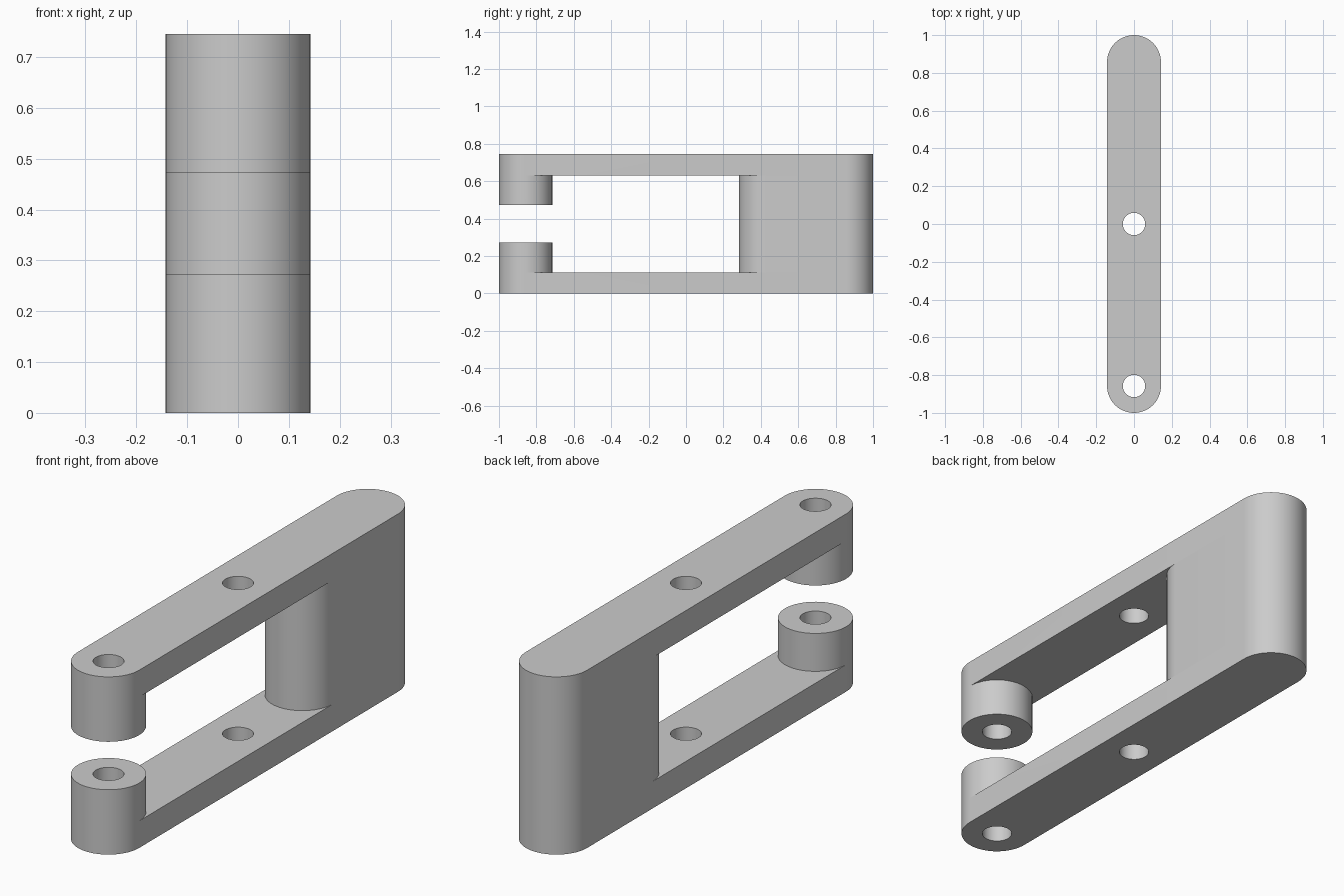
import bpy, bmesh
from math import pi, sin, cos

cube = bpy.data.objects.get("Cube")
if cube:
    bpy.data.objects.remove(cube, do_unlink=True)

HEIGHT, R, HOLE = 0.745, 0.1425, 0.059
MID = HEIGHT / 2
FRONT, BLOCK, BACK = -1 + R, 0.284 + R, 1 - R    # arc centres along y
BOTTOM, ARM, BOSS = -MID, 0.113 - MID, 0.272 - MID
SEG = 32                                         # segments per half circle


def arc(cy, r, start, end, n=SEG):
    return [(r * cos(start + (end - start) * i / n),
             cy + r * sin(start + (end - start) * i / n)) for i in range(n + 1)]


def circle(cy, r):
    return arc(cy, r, 0, 2 * pi, 2 * SEG)[:-1]


def capsule(y0, y1):
    return arc(y0, R, -pi, 0) + arc(y1, R, 0, pi)


bm = bmesh.new()


def wall(loop, z0, z1):
    low = [bm.verts.new((x, y, z0)) for x, y in loop]
    high = [bm.verts.new((x, y, z1)) for x, y in loop]
    for i in range(len(loop)):
        j = (i + 1) % len(loop)
        bm.faces.new((low[i], low[j], high[j], high[i]))


def cap(loops, z):
    edges = []
    for loop in loops:
        vs = [bm.verts.new((x, y, z)) for x, y in loop]
        edges += [bm.edges.new((vs[i - 1], vs[i])) for i in range(len(vs))]
    bmesh.ops.triangle_fill(bm, edges=edges, use_beauty=True)


front_hole, mid_hole = circle(FRONT, HOLE), circle(0, HOLE)

# Lower arm: outer wall, underside and the inner face between boss and block
wall(capsule(FRONT, BACK), BOTTOM, ARM)
cap([capsule(FRONT, BACK), front_hole, mid_hole], BOTTOM)
cap([arc(FRONT, R, 0, pi) + arc(BLOCK, R, pi, 2 * pi), mid_hole], ARM)

# Boss on the arm tip and the bores
wall(circle(FRONT, R), ARM, BOSS)
cap([circle(FRONT, R), front_hole], BOSS)
wall(front_hole, BOTTOM, BOSS)
wall(mid_hole, BOTTOM, ARM)

# Rear block up to mid height
wall(capsule(BLOCK, BACK), ARM, 0)

bmesh.ops.remove_doubles(bm, verts=bm.verts[:], dist=0.0001)
bmesh.ops.recalc_face_normals(bm, faces=bm.faces[:])
mesh = bpy.data.meshes.new("clevis_bracket")
bm.to_mesh(mesh)
bm.free()

bracket = bpy.data.objects.new("clevis_bracket", mesh)
bracket.location.z = MID
bpy.context.collection.objects.link(bracket)

# Plain grey material
grey = bpy.data.materials.new("plain_grey")
grey.use_nodes = True
colour = (0.6, 0.6, 0.6, 1)
grey.diffuse_color = colour
grey.node_tree.nodes["Principled BSDF"].inputs["Base Color"].default_value = colour
mesh.materials.append(grey)

bpy.ops.object.select_all(action='DESELECT')
bracket.select_set(True)
bpy.context.view_layer.objects.active = bracket
bpy.ops.object.shade_smooth_by_angle(angle=pi / 6)

# Upper half
mirror = bracket.modifiers.new("upper_half", 'MIRROR')
mirror.use_axis = (False, False, True)
mirror.merge_threshold = 0.0005
